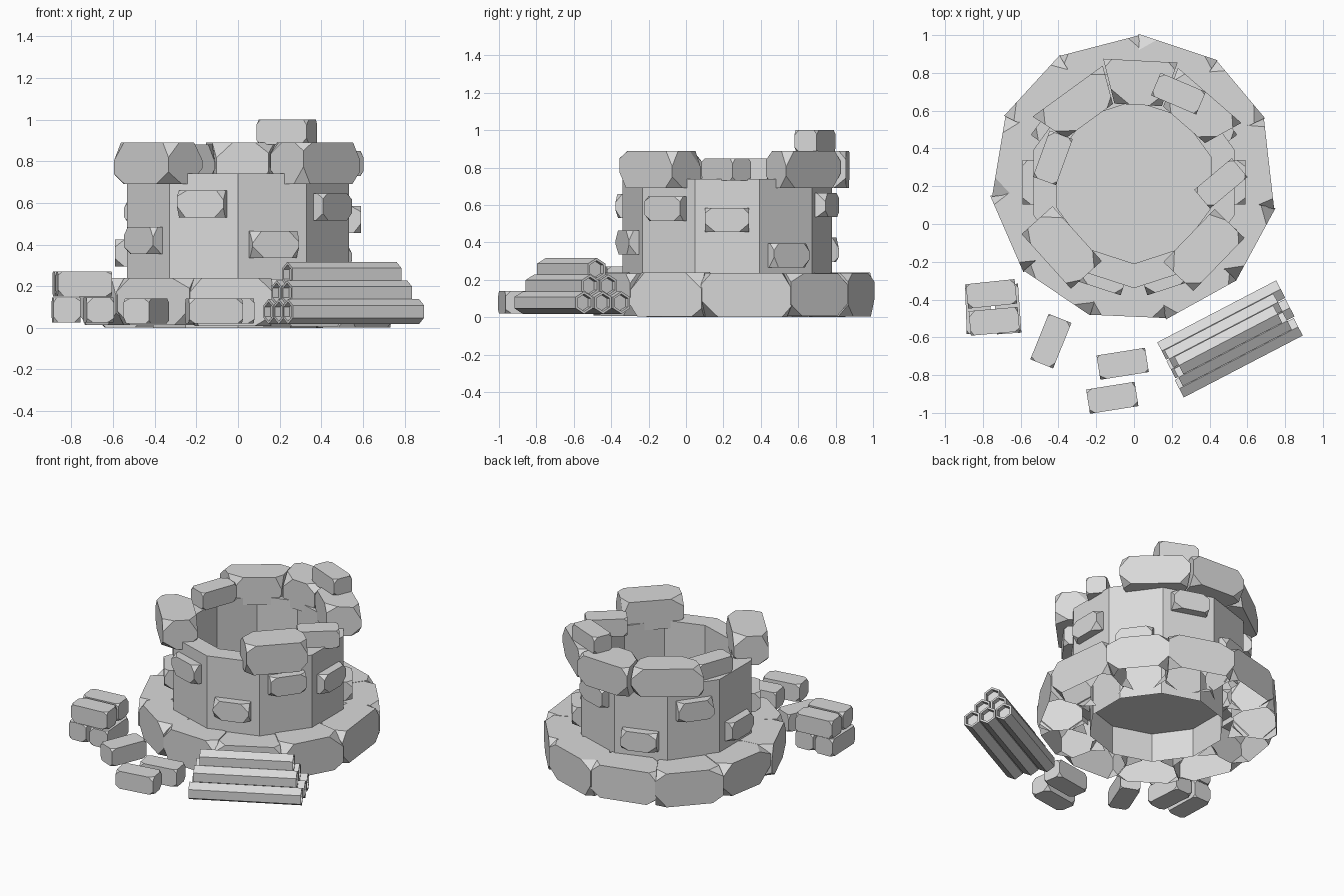
import bpy, bmesh, random
from math import sin, cos, radians, pi
from mathutils import Vector, Matrix

random.seed(4)
if "Cube" in bpy.data.objects:
    bpy.data.objects.remove(bpy.data.objects["Cube"])

stone = bpy.data.materials.new("pale grey stone")
stone.use_nodes = True
GREY = (0.7, 0.7, 0.7, 1)
stone.diffuse_color = GREY
stone.node_tree.nodes["Principled BSDF"].inputs["Base Color"].default_value = GREY

TOWER = Vector((0, 0.22, 0))
FOOTING = Vector((0, 0.24, 0))


def finish(name, bm):
    mesh = bpy.data.meshes.new(name)
    bm.to_mesh(mesh)
    bm.free()
    mesh.materials.append(stone)
    obj = bpy.data.objects.new(name, mesh)
    bpy.context.collection.objects.link(obj)
    return obj


def polar(centre, angle, r, z):
    a = radians(angle)
    return centre + Vector((r * cos(a), r * sin(a), z))


def chipped(name, corners, cut, hidden=()):
    """Six-sided stone with chipped corners; faces along hidden directions are left open."""
    bm = bmesh.new()
    for i, c in enumerate(corners):
        for bit in (1, 2, 4):
            edge = corners[i ^ bit] - c
            step = min(cut * random.uniform(0.55, 1.3), edge.length * 0.45)
            bm.verts.new(c + edge.normalized() * step)
    hull = bmesh.ops.convex_hull(bm, input=bm.verts)
    loose = [g for g in hull["geom_interior"] if isinstance(g, bmesh.types.BMVert)]
    bmesh.ops.delete(bm, geom=loose, context="VERTS")
    bmesh.ops.dissolve_limit(bm, angle_limit=radians(2), verts=bm.verts, edges=bm.edges)
    bmesh.ops.recalc_face_normals(bm, faces=bm.faces)
    gone = [f for f in bm.faces if any(f.normal.dot(d) > 0.9 for d in hidden)]
    bmesh.ops.delete(bm, geom=gone, context="FACES")
    return finish(name, bm)


def box_stone(name, centre, size, turn, cut):
    m = Matrix.Translation(centre) @ Matrix.Rotation(radians(turn), 4, "Z")
    half = Vector(size) / 2
    corners = [m @ Vector((x * half.x, y * half.y, z * half.z))
               for z in (-1, 1) for y in (-1, 1) for x in (-1, 1)]
    return chipped(name, corners, cut)


def wedge_stone(name, centre, a0, a1, r0, r1, z0, z1, cut, hidden=()):
    corners = [polar(centre, a, r, z) for z in (z0, z1) for a in (a0, a1) for r in (r0, r1)]
    return chipped(name, corners, cut, hidden)


# Ten-sided wall: outer face, top and inner face running down to the ground
bm = bmesh.new()
profile = [(0.56, 0.2), (0.56, 0.74), (0.43, 0.74), (0.43, 0.0)]
rings = [[bm.verts.new(polar(TOWER, 90 + 36 * i, r, z)) for r, z in profile] for i in range(10)]
for i in range(10):
    a, b = rings[i], rings[(i + 1) % 10]
    for j in range(3):
        bm.faces.new((a[j], b[j], b[j + 1], a[j + 1]))
finish("tower_wall", bm)

# Floor inside the wall
bm = bmesh.new()
bm.faces.new([bm.verts.new(polar(TOWER, 90 + 36 * i, 0.43, 0.2)) for i in range(10)])
finish("tower_floor", bm)

# Footing stones around the base, open underneath and against the wall
seams = [-12, 25, 55, 88, 121, 154, 187, 220, 252, 283, 315, 348]
for n in range(11):
    a0, a1 = seams[n], seams[n + 1]
    inward = polar(Vector(), (a0 + a1) / 2, -1, 0)
    wedge_stone(f"footing_stone_{n + 1}", FOOTING, a0 - 0.2, a1 + 0.2, 0.48,
                0.762 + random.uniform(-0.005, 0.005), random.uniform(0, 0.015),
                0.237 + random.uniform(-0.004, 0.004), 0.08, (Vector((0, 0, -1)), inward))

# Battlement stones: a run along the back and two single ones in front
for name, a0, a1, r1, top in (("back_left", 29, 69, 0.65, 0.89),
                              ("back", 70, 104, 0.675, 0.89),
                              ("back_right", 105, 147, 0.64, 0.88)):
    wedge_stone("battlement_" + name, TOWER, a0, a1, 0.43, r1, 0.69, top, 0.065)
for name, angle in (("front_left", -44), ("front_right", 222)):
    box_stone("battlement_" + name, polar(TOWER, angle, 0.515, 0.79),
              (0.22, 0.39, 0.2), angle, 0.07)

# Bricks standing out of the wall, one on each side
heights = [0.52, 0.33, 0.60, 0.36, 0.57, 0.36, 0.42, 0.595, 0.40, 0.58]
for n, z in enumerate(heights):
    box_stone(f"wall_brick_{n + 1}", polar(TOWER, 36 * n, 0.535, z),
              (0.11, 0.235, 0.13), 36 * n, 0.045)

# Loose bricks on the tower and on the ground
BRICK = (0.26, 0.13, 0.12)
loose = [("top", 0.235, 0.69, 0.94, -23),
         ("left_rim", 0.46, 0.215, 0.79, 40),
         ("right_rim", -0.43, 0.35, 0.79, 70),
         ("ground_a", -0.44, -0.62, 0.08, 68),
         ("ground_b", -0.06, -0.74, 0.08, 9),
         ("ground_c", -0.115, -0.92, 0.08, 9),
         ("pile_upper_a", -0.755, -0.37, 0.21, 6),
         ("pile_upper_b", -0.74, -0.515, 0.21, 5),
         ("pile_lower_a", -0.825, -0.45, 0.085, 92),
         ("pile_lower_b", -0.67, -0.45, 0.085, 94)]
for name, x, y, z, turn in loose:
    box_stone("loose_brick_" + name, Vector((x, y, z)), BRICK, turn, 0.026)


# Stack of six-sided logs, edge upwards, with recessed ends
def log(name, across, z, along, length):
    bm = bmesh.new()
    bmesh.ops.create_cone(bm, cap_ends=True, segments=6, radius1=0.06, radius2=0.06, depth=length)
    caps = [f for f in bm.faces if abs(f.normal.z) > 0.9]
    bmesh.ops.inset_individual(bm, faces=caps, thickness=0.014)
    bmesh.ops.inset_individual(bm, faces=caps, thickness=0.001, depth=-0.03)
    place = (Matrix.Translation((0.505, -0.61, z)) @ Matrix.Rotation(radians(27.5), 4, "Z")
             @ Matrix.Translation((along, across, 0))
             @ Matrix.Rotation(pi / 2, 4, "Y") @ Matrix.Rotation(pi / 6, 4, "Z"))
    bmesh.ops.transform(bm, matrix=place, verts=bm.verts)
    finish(name, bm)


for level, (count, z, length) in enumerate(((3, 0.078, 0.71), (2, 0.168, 0.65), (1, 0.257, 0.59))):
    for n in range(count):
        across = (n - (count - 1) / 2) * 0.11
        log(f"log_{level + 1}_{n + 1}", across, z, random.uniform(-0.01, 0.01), length)
